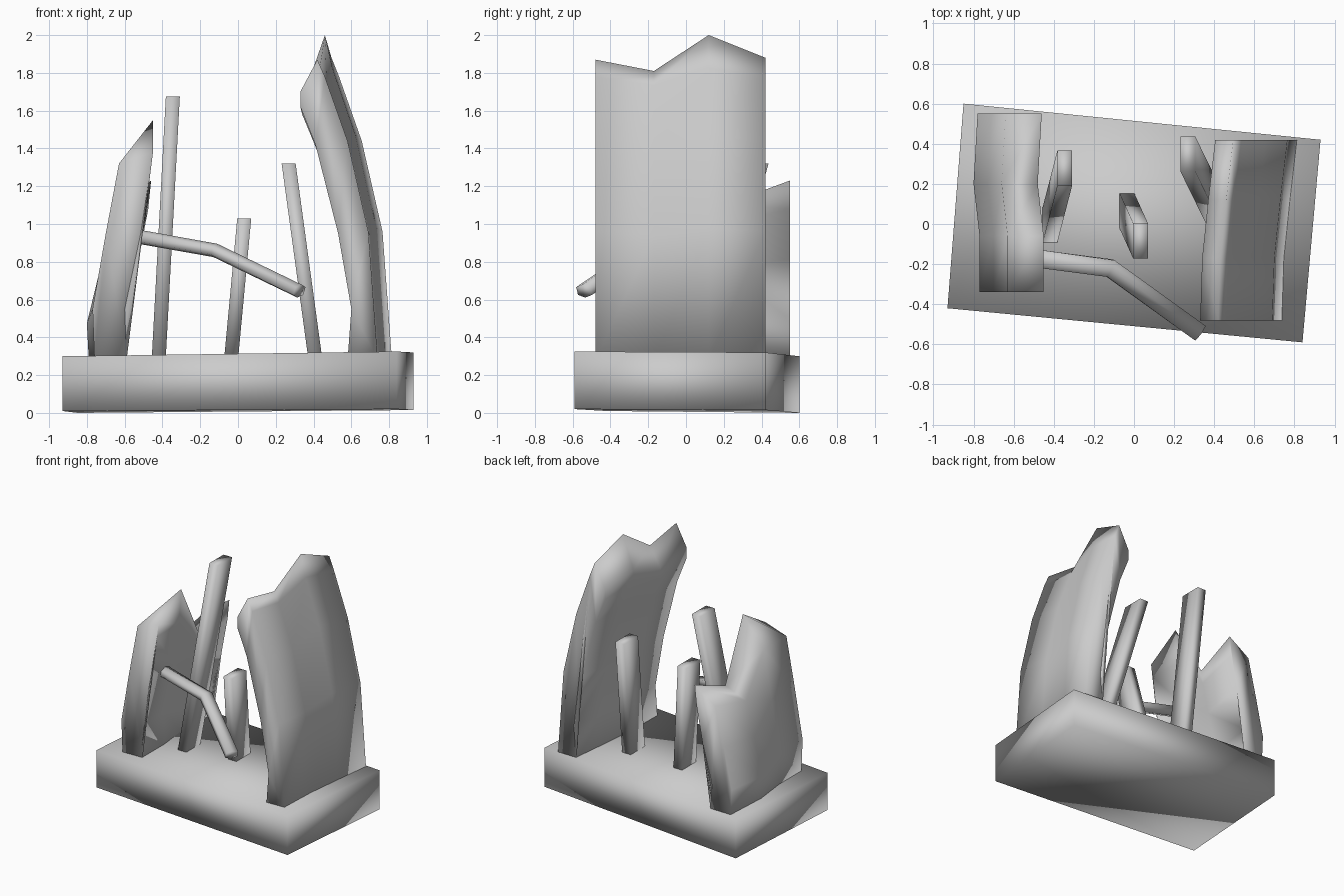
import bpy, bmesh
from mathutils import Vector

cube = bpy.data.objects.get("Cube")
if cube:
    bpy.data.objects.remove(cube, do_unlink=True)

stone = bpy.data.materials.new("stone grey")
stone.use_nodes = True
stone.diffuse_color = (0.6, 0.6, 0.6, 1)
stone.node_tree.nodes["Principled BSDF"].inputs["Base Color"].default_value = (0.6, 0.6, 0.6, 1)


def loft(name, rings):
    """Skin closed rings of equal length, cap both ends, shade smooth."""
    bm = bmesh.new()
    rows = [[bm.verts.new(p) for p in ring] for ring in rings]
    n = len(rows[0])
    for a, b in zip(rows, rows[1:]):
        for i in range(n):
            j = (i + 1) % n
            bm.faces.new((a[i], a[j], b[j], b[i]))
    caps = [bm.faces.new(rows[0][::-1]), bm.faces.new(rows[-1])]
    bmesh.ops.triangulate(bm, faces=caps)
    bmesh.ops.recalc_face_normals(bm, faces=bm.faces)
    mesh = bpy.data.meshes.new(name)
    bm.to_mesh(mesh)
    bm.free()
    mesh.materials.append(stone)
    mesh.shade_smooth()
    obj = bpy.data.objects.new(name, mesh)
    bpy.context.collection.objects.link(obj)
    return obj


FOOT = 0.28


def slab(name, outer, tip_x, inner, stations):
    """Upright slab: one profile swept along y with its own lean, height and tip."""
    rings = []
    for y, dx, stretch, tip_z in stations:
        def place(p):
            return (p[0] + dx, y, FOOT + (p[1] - FOOT) * stretch)
        rings.append([place(p) for p in outer] + [(tip_x + dx, y, tip_z)]
                     + [place(p) for p in inner])
    return loft(name, rings)


def post(name, foot, head, height):
    """Leaning rectangular post between two centre points."""
    def ring(c, z):
        return [(c[0] + sx * 0.037, c[1] + sy * 0.087, z)
                for sx, sy in ((-1, -1), (1, -1), (1, 1), (-1, 1))]
    return loft(name, [ring(foot, FOOT), ring(head, height)])


# Skewed, slightly uneven base block
corners = [(-0.93, -0.42, 0.01, 0.30), (0.84, -0.59, 0.02, 0.325),
           (0.93, 0.42, 0.015, 0.32), (-0.85, 0.60, 0.0, 0.30)]
loft("base_block", [[(x, y, low) for x, y, low, top in corners],
                    [(x, y, top) for x, y, low, top in corners]])

# Tall slab curling inward
slab("tall_slab",
     [(0.74, FOOT), (0.69, 0.96), (0.58, 1.44), (0.46, 1.78)], 0.42,
     [(0.33, 1.70), (0.33, 1.62), (0.41, 1.42), (0.53, 0.95), (0.60, 0.55), (0.58, FOOT)],
     [(-0.48, 0.0, 1, 1.87), (-0.17, 0.01, 0.97, 1.81),
      (0.12, 0.04, 1.03, 2.0), (0.42, 0.075, 1, 1.88)])

# Short broken slab
slab("short_slab",
     [(-0.76, FOOT), (-0.77, 0.55), (-0.70, 0.95), (-0.63, 1.32)], -0.45,
     [(-0.465, 1.28), (-0.515, 0.95), (-0.60, 0.55), (-0.59, FOOT)],
     [(-0.34, 0.0, 1, 1.38), (-0.06, 0.0, 1, 1.55),
      (0.20, -0.03, 0.72, 1.10), (0.55, -0.01, 0.8, 1.23)])

# Three leaning posts
post("tall_post", (-0.42, -0.01), (-0.345, 0.28), 1.675)
post("middle_post", (-0.037, 0.07), (0.033, -0.085), 1.03)
post("leaning_post", (0.41, 0.06), (0.268, 0.35), 1.32)

# Bent cross beam
path = [Vector(p) for p in ((-0.54, -0.165, 0.935), (-0.12, -0.22, 0.86), (0.325, -0.54, 0.645))]
rings = []
for i, p in enumerate(path):
    along = (path[min(i + 1, 2)] - path[max(i - 1, 0)]).normalized()
    side = along.cross(Vector((0, 0, 1))).normalized()
    up = side.cross(along)
    rings.append([p + side * a * 0.045 + up * b * 0.037
                  for a, b in ((-1, -0.6), (0, -1), (1, -0.6), (1, 0.6), (0, 1), (-1, 0.6))])
loft("cross_beam", rings)
